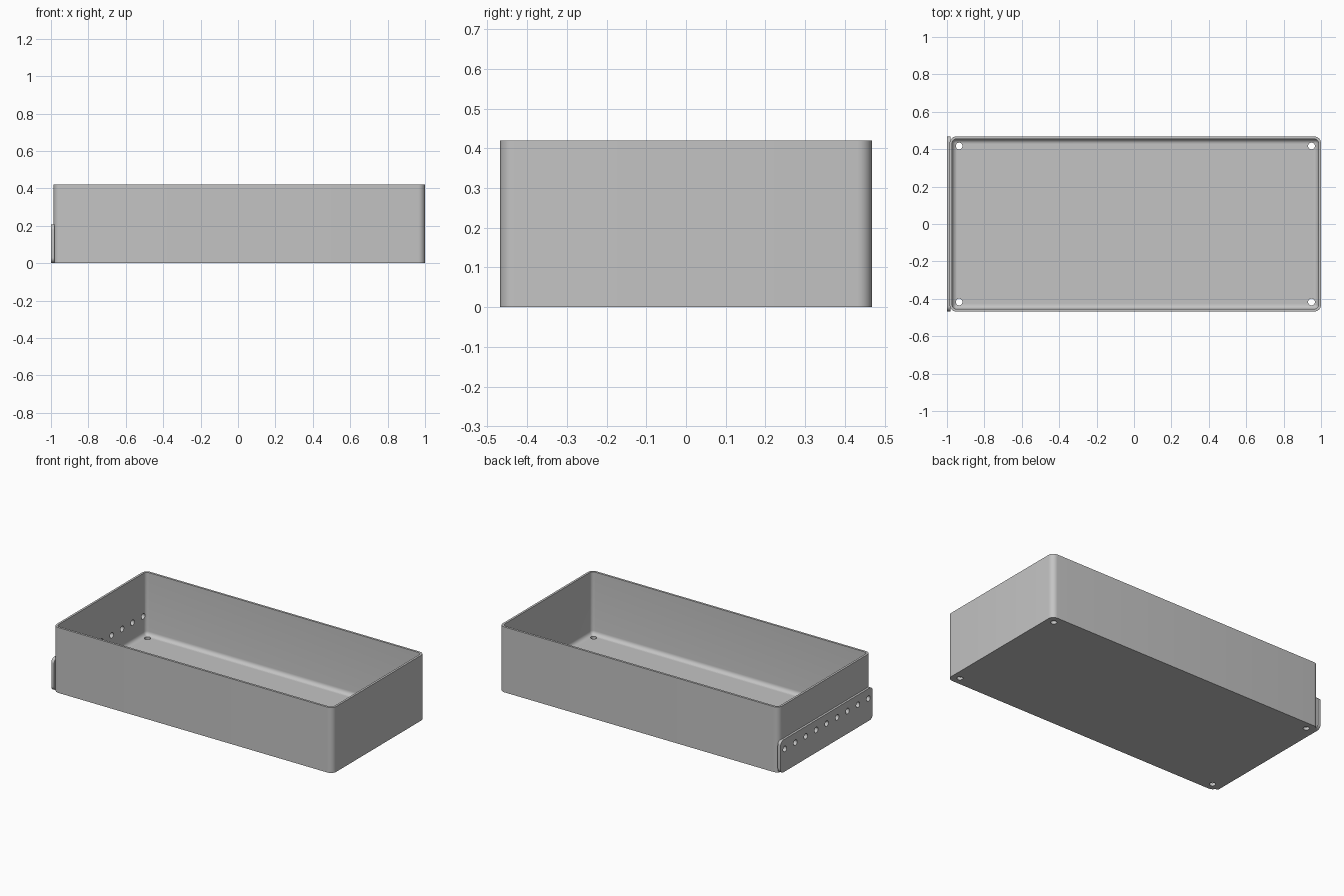
import bpy, bmesh, math
from mathutils import Matrix

cube = bpy.data.objects.get("Cube")
if cube:
    bpy.data.objects.remove(cube, do_unlink=True)

grey = bpy.data.materials.new("plain grey")
grey.use_nodes = True
GREY = (0.55, 0.55, 0.55, 1)
grey.diffuse_color = GREY
grey.node_tree.nodes["Principled BSDF"].inputs["Base Color"].default_value = GREY

HEIGHT, WALL, FLOOR, FILLET = 0.42, 0.014, 0.017, 0.026
HALF_X, HALF_Y, CORNER, MID_X = 0.993, 0.468, 0.036, 0.007
HOLE = 0.018


def rounded_rect(hx, hy, r, steps=8):
    """Outline of a rounded rectangle, counter-clockwise."""
    pts = []
    for i, (sx, sy) in enumerate(((1, 1), (-1, 1), (-1, -1), (1, -1))):
        for k in range(steps + 1):
            a = (i + k / steps) * math.pi / 2
            pts.append((sx * (hx - r) + r * math.cos(a), sy * (hy - r) + r * math.sin(a)))
    return pts


def loft(name, rings):
    """Join successive rings of points and cap both ends."""
    bm = bmesh.new()
    loops = [[bm.verts.new(p) for p in ring] for ring in rings]
    n = len(loops[0])
    for a, b in zip(loops, loops[1:]):
        for i in range(n):
            j = (i + 1) % n
            bm.faces.new((a[i], a[j], b[j], b[i]))
    bm.faces.new(loops[0][::-1])
    bm.faces.new(loops[-1])
    bmesh.ops.recalc_face_normals(bm, faces=bm.faces)
    mesh = bpy.data.meshes.new(name)
    bm.to_mesh(mesh)
    bm.free()
    mesh.materials.append(grey)
    obj = bpy.data.objects.new(name, mesh)
    bpy.context.collection.objects.link(obj)
    return obj


def drill(obj, name, places, axis):
    """Cut round holes along an axis, then smooth the shading."""
    bm = bmesh.new()
    turn = Matrix.Rotation(math.pi / 2, 4, "Y") if axis == "X" else Matrix.Identity(4)
    for p in places:
        bmesh.ops.create_cone(bm, cap_ends=True, segments=24, radius1=HOLE, radius2=HOLE,
                              depth=0.1, matrix=Matrix.Translation(p) @ turn)
    mesh = bpy.data.meshes.new(name)
    bm.to_mesh(mesh)
    bm.free()
    mesh.materials.append(grey)
    cutter = bpy.data.objects.new(name, mesh)
    bpy.context.collection.objects.link(cutter)
    mod = obj.modifiers.new(name, "BOOLEAN")
    mod.operation, mod.solver, mod.object = "DIFFERENCE", "EXACT", cutter
    bpy.ops.object.select_all(action="DESELECT")
    obj.select_set(True)
    bpy.context.view_layer.objects.active = obj
    bpy.ops.object.modifier_apply(modifier=mod.name)
    bpy.data.objects.remove(cutter, do_unlink=True)
    bpy.ops.object.shade_smooth_by_angle(angle=math.radians(30))


# Open tray: outer wall, rim, inner wall, then a fillet down to the floor
def tray_ring(inset, z):
    r = max(CORNER - inset, 0.004)
    return [(x + MID_X, y, z) for x, y in rounded_rect(HALF_X - inset, HALF_Y - inset, r)]


rings = [tray_ring(0, 0), tray_ring(0, HEIGHT), tray_ring(WALL, HEIGHT)]
for k in range(7):
    a = k / 6 * math.pi / 2
    rings.append(tray_ring(WALL + FILLET * (1 - math.cos(a)),
                           FLOOR + FILLET * (1 - math.sin(a))))
tray = loft("tray", rings)

# Drain holes in the corners of the floor, and a row through the end wall
drain = [(MID_X + sx * 0.942, sy * 0.417, 0) for sx in (-1, 1) for sy in (-1, 1)]
drill(tray, "floor_holes", drain, "Z")
row = [(-0.985, (i - 4) * 0.106, 0.145) for i in range(9)]
drill(tray, "end_wall_holes", row, "X")

# Mounting plate on the end, with the same row of holes
outline = rounded_rect(0.468, 0.104, 0.03)
plate = loft("end_plate", [[(x, y, z + 0.104) for y, z in outline] for x in (-1, -0.98)])
drill(plate, "plate_holes", row, "X")
